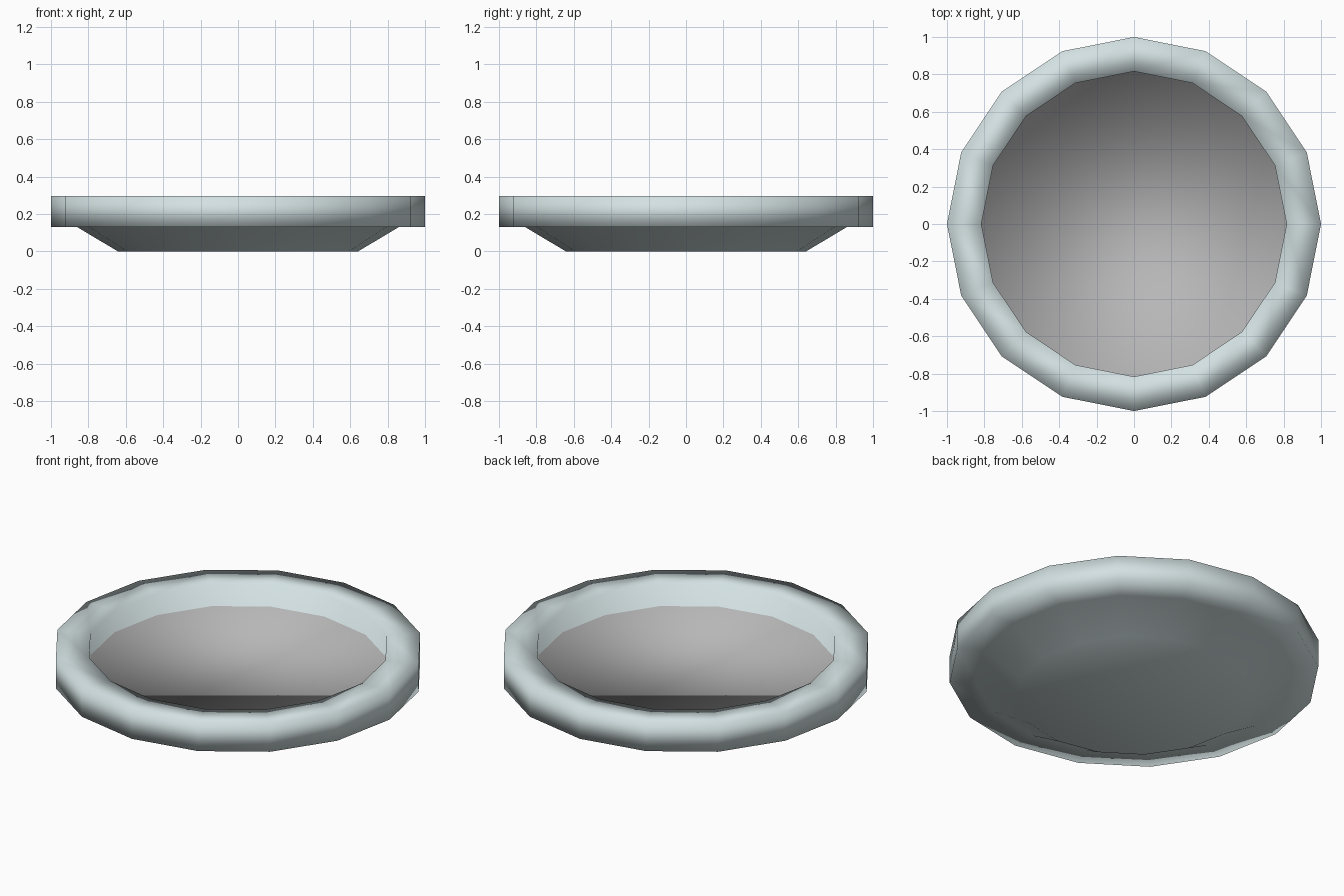
import bpy, bmesh, math

if "Cube" in bpy.data.objects:
    bpy.data.objects.remove(bpy.data.objects["Cube"])

SIDES = 16


def material(name, colour):
    m = bpy.data.materials.new(name)
    m.diffuse_color = (*colour, 1)
    m.use_nodes = True
    m.node_tree.nodes["Principled BSDF"].inputs["Base Color"].default_value = m.diffuse_color
    return m


# Radius and height, from the foot up over the rim and down to the well
profile = [(0.642, 0.0), (0.86, 0.13), (1.0, 0.13),
           (1.0, 0.297), (0.816, 0.297), (0.816, 0.165)]

bm = bmesh.new()
rings = []
for r, z in profile:
    rings.append([bm.verts.new((r * math.cos(2 * math.pi * i / SIDES),
                                r * math.sin(2 * math.pi * i / SIDES), z))
                  for i in range(SIDES)])

# Turned wall of the dish
for low, high in zip(rings, rings[1:]):
    for i in range(SIDES):
        j = (i + 1) % SIDES
        bm.faces.new((low[i], low[j], high[j], high[i]))

# Foot underneath and grey well inside
bm.faces.new(rings[0][::-1])
well = bm.faces.new(rings[-1])
well.material_index = 1

# Soft shading over the whole low-poly form
for f in bm.faces:
    f.smooth = True

mesh = bpy.data.meshes.new("dish")
bm.to_mesh(mesh)
bm.free()
mesh.materials.append(material("pale blue grey", (0.65, 0.75, 0.76)))
mesh.materials.append(material("mid grey", (0.47, 0.47, 0.47)))
dish = bpy.data.objects.new("dish", mesh)
bpy.context.collection.objects.link(dish)
